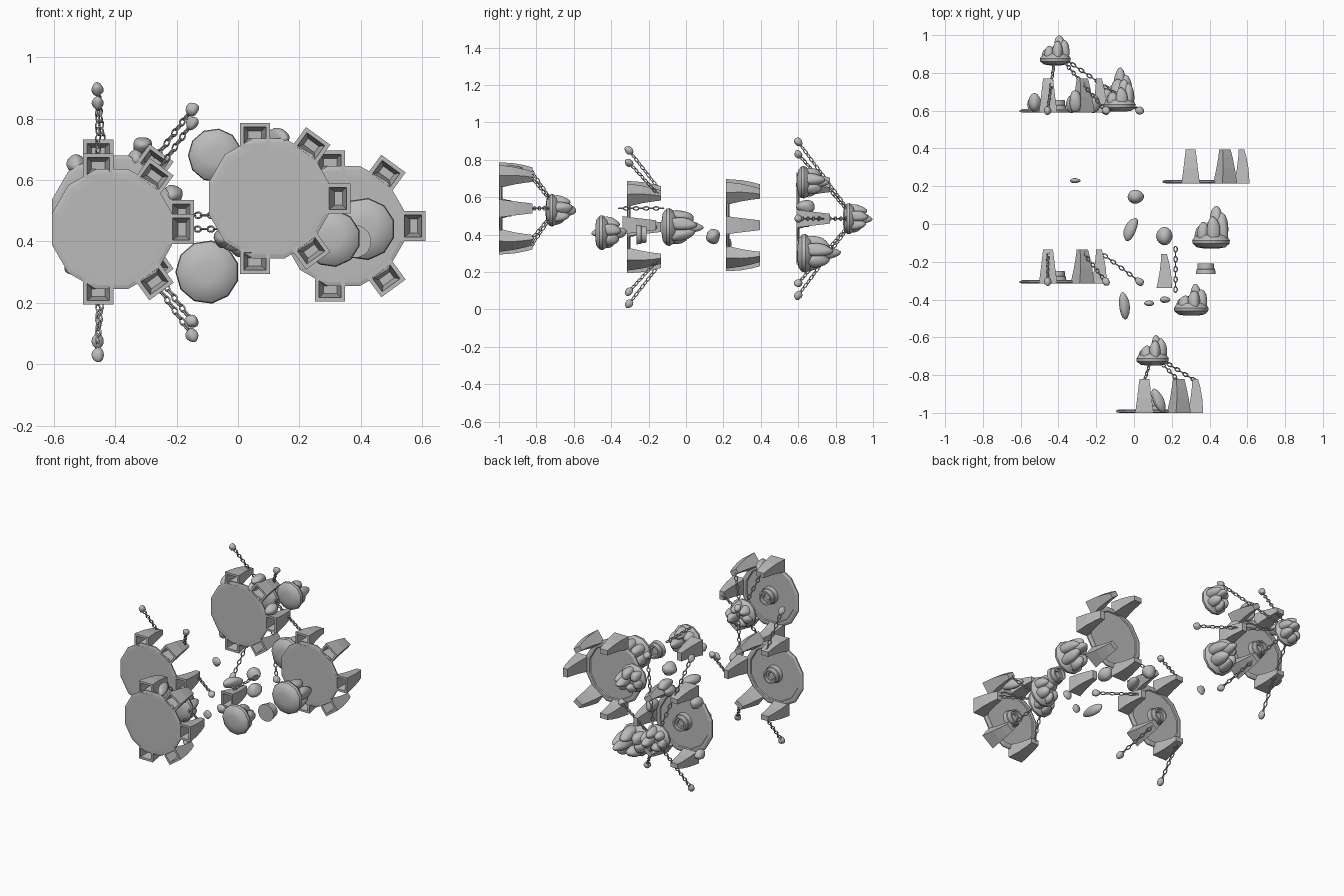
import bpy, bmesh, math, random
from mathutils import Vector, Matrix

random.seed(4)
if "Cube" in bpy.data.objects:
    bpy.data.objects.remove(bpy.data.objects["Cube"])

stone = bpy.data.materials.new("grey stone")
stone.use_nodes = True
stone.diffuse_color = (0.5, 0.5, 0.5, 1)
stone.node_tree.nodes["Principled BSDF"].inputs["Base Color"].default_value = (0.5, 0.5, 0.5, 1)


def finish(name, bm, smooth=None):
    bmesh.ops.recalc_face_normals(bm, faces=bm.faces)
    mesh = bpy.data.meshes.new(name)
    bm.to_mesh(mesh)
    bm.free()
    mesh.materials.append(stone)
    ob = bpy.data.objects.new(name, mesh)
    bpy.context.collection.objects.link(ob)
    if smooth:
        bpy.ops.object.select_all(action='DESELECT')
        ob.select_set(True)
        bpy.context.view_layer.objects.active = ob
        bpy.ops.object.shade_smooth_by_angle(angle=math.radians(smooth))
    return ob


def skin(bm, loops):
    """Bridge closed loops of points and cap both ends."""
    rows = [[bm.verts.new(p) for p in loop] for loop in loops]
    n = len(rows[0])
    for a, b in zip(rows, rows[1:]):
        for i in range(n):
            j = (i + 1) % n
            bm.faces.new((a[i], a[j], b[j], b[i]))
    bm.faces.new(rows[0])
    bm.faces.new(rows[-1])


def lathe(name, origin, profile, sides, smooth=None):
    """Turn (radius, height) points round the y axis."""
    bm = bmesh.new()
    o = Vector(origin)
    turn = [2 * math.pi * (i + 0.5) / sides for i in range(sides)]
    skin(bm, [[o + Vector((r * math.cos(t), h, r * math.sin(t))) for t in turn]
              for r, h in profile])
    return finish(name, bm, smooth)


# Hollow tapering claw pillar: (height, half width, inner side, outer side)
PILLAR = [(0.14, 0.022, -0.01, 0.015), (0.0, 0.036, -0.028, 0.028),
          (0.0, 0.049, -0.041, 0.041), (0.012, 0.047, -0.038, 0.041),
          (0.08, 0.038, -0.025, 0.036), (0.14, 0.031, -0.018, 0.025),
          (0.18, 0.026, -0.016, 0.014)]


def pillar(name, origin, angle):
    out = Vector((math.cos(angle), 0, math.sin(angle)))
    side = Vector((-out.z, 0, out.x))
    loops = []
    for h, w, a, b in PILLAR:
        base = Vector(origin) + Vector((0, h, 0))
        loops.append([base + out * r + side * t
                      for r, t in ((a, -w), (b, -w), (b, w), (a, w))])
    bm = bmesh.new()
    skin(bm, loops)
    finish(name, bm)


def add_rock(bm, centre, size, direction=(0, 1, 0)):
    """Lumpy egg-shaped stone whose long axis follows direction."""
    turn = Vector((0, 0, 1)).rotation_difference(Vector(direction)).to_matrix().to_4x4()
    m = Matrix.Translation(centre) @ turn @ Matrix.Diagonal((*size, 1))
    new = bmesh.ops.create_icosphere(bm, subdivisions=3, radius=1)["verts"]
    ph = random.uniform(0, 6)
    for v in new:
        c = v.co
        c *= 1 + 0.07 * math.sin(3 * c.x + ph) + 0.06 * math.sin(4 * c.y + 2 * c.z + ph)
        v.co = m @ c


def rock(name, centre, size, direction=(0, 1, 0)):
    bm = bmesh.new()
    add_rock(bm, centre, size, direction)
    finish(name, bm, 50)


def cluster(name, origin, r, height):
    """Faceted dome with a bunch of upright stones on it."""
    lathe(name + "_base", origin,
          [(r * 0.35, 0), (r * 0.75, r * 0.06), (r * 0.97, r * 0.25),
           (r, r * 0.42), (r * 0.85, r * 0.65), (r * 0.4, r * 0.85)], 11, 35)
    bm = bmesh.new()
    stones = [(0.25, 0, 1)] + [(0.55 * math.cos(k * 1.05 + 0.3), 0.55 * math.sin(k * 1.05 + 0.3),
                               0.7 + 0.15 * math.cos(k * 1.05)) for k in range(6)]
    for x, z, top in stones:
        half = (height * top - r * 0.2) / 2
        add_rock(bm, Vector(origin) + Vector((x * r, r * 0.2 + half, z * r)),
                 (r * 0.34, r * 0.34, half), (-0.12 * x, 1, -0.35 * z))
    finish(name + "_stones", bm, 50)


def chain(name, start, end):
    """Oval links, each turned a quarter from the last."""
    start, end = Vector(start), Vector(end)
    d = end - start
    count = max(2, round(d.length / 0.026))
    aim = Vector((1, 0, 0)).rotation_difference(d).to_matrix()
    bm = bmesh.new()
    for k in range(count):
        mid = start + d * (k + 0.5) / count
        quarter = Matrix.Rotation(k * math.pi / 2, 3, 'X')
        rows = []
        for i in range(10):
            a = 2 * math.pi * i / 10
            ring = Vector((math.cos(a) * 0.015, math.sin(a) * 0.009, 0))
            nrm = Vector((math.cos(a), math.sin(a), 0))
            rows.append([bm.verts.new(mid + aim @ quarter @ (
                ring + 0.0034 * (nrm * math.cos(b) + Vector((0, 0, math.sin(b))))))
                for b in (0, math.pi / 2, math.pi, 3 * math.pi / 2)])
        for i in range(10):
            p, q = rows[i], rows[(i + 1) % 10]
            for j in range(4):
                n = (j + 1) % 4
                bm.faces.new((p[j], p[n], q[n], q[j]))
    finish(name, bm)


# Pillar places (x, z, angle) and chain anchors round a platform
PLACES = [(-0.045, 0.205, 90), (0.137, 0.17, 54), (0.225, 0, 0),
          (0.137, -0.17, -54), (-0.045, -0.205, -90)]
ANCHORS = [(-0.047, 0.41), (0.26, 0.345), (0.44, 0), (0.26, -0.345), (-0.047, -0.41)]
DISC = [(0.16, 0), (0.172, 0.0), (0.19, 0.001), (0.202, 0.004), (0.202, 0.012),
        (0.188, 0.018), (0.172, 0.018), (0.168, 0.012)]
KNOB = [(0.054, 0), (0.05, 0.025), (0.046, 0.028), (0.044, 0.055),
        (0.034, 0.055), (0.032, 0.04), (0.022, 0.04), (0.02, 0.03)]

# Platforms with their pillars, knobs and chains
platforms = {"front": (0.10, -1.0, 0.54), "middle": (-0.41, -0.315, 0.44),
             "back": (-0.41, 0.59, 0.485), "side": (0.345, 0.215, 0.45)}
for label, pos in platforms.items():
    o = Vector(pos)
    lathe(label + "_platform", o, DISC, 12)
    if label != "side":
        lathe(label + "_knob", o + Vector((0, 0.012, 0)), KNOB, 16, 30)
    for k, ((x, z, a), (ax, az)) in enumerate(zip(PLACES, ANCHORS)):
        pillar(f"{label}_pillar_{k}", o + Vector((x, 0, z)), math.radians(a))
        tip = o + Vector((x, 0.17, z))
        ball = o + Vector((ax, 0.01, az))
        hub = o + Vector((x * 0.25, 0.275, z * 0.25))
        if label == "front":
            chain(f"front_chain_{k}", tip, hub)
        elif label in ("middle", "back"):
            chain(f"{label}_chain_{k}", ball, hub if label == "back" else tip)
            rock(f"{label}_anchor_{k}", ball, (0.02, 0.02, 0.024), ball - tip)

# Stone clusters
cluster("front_cluster", (0.10, -0.75, 0.53), 0.088, 0.165)
cluster("back_cluster", (-0.415, 0.84, 0.485), 0.084, 0.16)
cluster("upper_cluster", (-0.075, 0.595, 0.68), 0.088, 0.17)
cluster("lower_cluster", (-0.10, 0.595, 0.30), 0.104, 0.225)
cluster("side_cluster", (0.41, -0.13, 0.44), 0.102, 0.225)
cluster("near_cluster", (0.305, -0.485, 0.41), 0.094, 0.165)

# Loose pieces floating between the platforms
lathe("loose_knob", (0.38, -0.265, 0.40), KNOB, 16, 30)
pillar("loose_pillar", (0.16, -0.34, 0.45), 0)
chain("loose_chain", (0.22, -0.36, 0.54), (0.22, -0.12, 0.54))

# Single stones: place, half sizes, long axis
STONES = [((-0.31, 0.23, 0.35), (0.028, 0.028, 0.013), (0, 1, 0)),
          ((0.01, 0.145, 0.39), (0.044, 0.04, 0.035), (0, 1, 0)),
          ((-0.02, -0.03, 0.40), (0.03, 0.03, 0.065), (0.45, 1, 0)),
          ((0.16, -0.065, 0.41), (0.044, 0.04, 0.046), (0, 1, 0)),
          ((-0.05, -0.43, 0.41), (0.028, 0.03, 0.07), (-0.1, 1, 0)),
          ((0.08, -0.42, 0.37), (0.027, 0.027, 0.014), (0, 1, 0)),
          ((0.165, -0.40, 0.42), (0.027, 0.027, 0.017), (0, 1, 0)),
          ((0.13, -0.935, 0.74), (0.03, 0.03, 0.065), (-0.4, 1, 0)),
          ((-0.525, 0.645, 0.65), (0.034, 0.034, 0.047), (0, 1, 0)),
          ((-0.31, 0.65, 0.71), (0.03, 0.03, 0.06), (0, 1, 0)),
          ((-0.33, 0.635, 0.67), (0.03, 0.03, 0.045), (0, 1, 0)),
          ((-0.21, 0.64, 0.55), (0.03, 0.035, 0.05), (0, 1, 0)),
          ((-0.54, 0.63, 0.32), (0.025, 0.03, 0.04), (0, 1, 0))]
for k, (place, size, axis) in enumerate(STONES):
    rock(f"loose_stone_{k}", place, size, axis)
